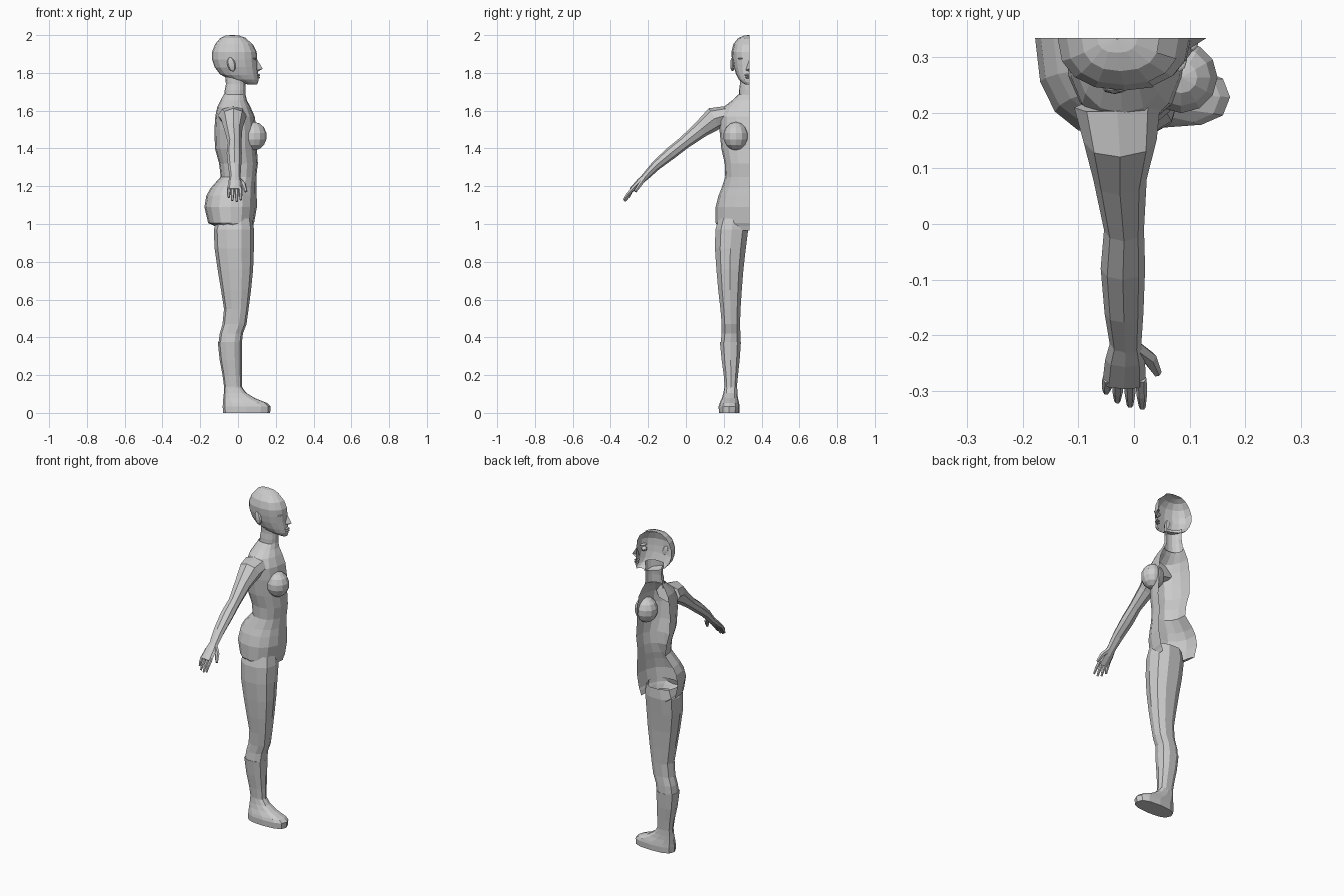
import bpy, bmesh
from math import sin, cos, pi, copysign
from mathutils import Vector, Matrix

C = 0.335  # mirror plane: the model is the open half of a figure facing +x

grey = bpy.data.materials.new("light grey")
grey.diffuse_color = (0.6, 0.6, 0.6, 1)


def finish(bm, name):
    bmesh.ops.recalc_face_normals(bm, faces=bm.faces)
    me = bpy.data.meshes.new(name)
    bm.to_mesh(me)
    bm.free()
    me.materials.append(grey)
    ob = bpy.data.objects.new(name, me)
    bpy.context.collection.objects.link(ob)
    return ob


def power(v, p):
    return copysign(abs(v) ** p, v)


def loft(rings, closed, cap_start=False, cap_end=False):
    bm = bmesh.new()
    rows = [[bm.verts.new(p) for p in r] for r in rings]
    n = len(rows[0])
    for a, b in zip(rows, rows[1:]):
        for i in range(n if closed else n - 1):
            j = (i + 1) % n
            bm.faces.new((a[i], a[j], b[j], b[i]))
    if cap_start:
        bm.faces.new(rows[0])
    if cap_end:
        bm.faces.new(rows[-1])
    return bm


def half_ring(z, front, back, width, p=0.85, n=8):
    mid, r = (front + back) / 2, (front - back) / 2
    return [(mid + r * power(cos(pi * i / n), p),
             C - width * abs(sin(pi * i / n)) ** p if 0 < i < n else C, z)
            for i in range(n + 1)]


def full_ring(z, front, back, outer, inner, p=0.85, n=10):
    mx, rx = (front + back) / 2, (front - back) / 2
    my, ry = (outer + inner) / 2, (inner - outer) / 2
    return [(mx + rx * power(cos(2 * pi * i / n), p),
             my + ry * power(sin(2 * pi * i / n), p), z) for i in range(n)]


def tube(name, path, n=8):
    # path entries: x, y, z, radius across, radius through
    pts = [Vector(q[:3]) for q in path]
    rings = []
    for k, q in enumerate(path):
        t = (pts[min(k + 1, len(pts) - 1)] - pts[max(k - 1, 0)]).normalized()
        v = t.cross(Vector((1, 0, 0))).normalized()
        u = v.cross(t)
        rings.append([pts[k] + u * q[3] * cos(2 * pi * i / n) + v * q[4] * sin(2 * pi * i / n)
                      for i in range(n)])
    return finish(loft(rings, True, True, True), name)


def ellipsoid(name, loc, radii, seg=10, rot=0):
    bm = bmesh.new()
    m = Matrix.Translation(loc) @ Matrix.Rotation(rot, 4, 'Y') @ Matrix.Diagonal((*radii, 1))
    bmesh.ops.create_uvsphere(bm, u_segments=seg, v_segments=7, radius=1, matrix=m)
    bmesh.ops.bisect_plane(bm, geom=bm.verts[:] + bm.edges[:] + bm.faces[:],
                           plane_co=(0, C, 0), plane_no=(0, 1, 0), clear_outer=True)
    return finish(bm, name)


# torso and neck
torso = [(0.965, .07, -.09, .155), (0.99, .078, -.125, .168), (1.005, .085, -.158, .178),
         (1.09, .100, -.178, .178), (1.15, .099, -.168, .163), (1.19, .097, -.145, .147),
         (1.25, .097, -.092, .127), (1.32, .105, -.100, .130), (1.40, .100, -.122, .148),
         (1.50, .098, -.125, .158), (1.57, .088, -.120, .160), (1.62, .066, -.110, .135),
         (1.655, .047, -.092, .09), (1.685, .040, -.076, .060)]
finish(loft([half_ring(*s) for s in torso], False), "torso")
neck = [(1.66, .040, -.075, .056), (1.71, .041, -.070, .054), (1.74, .040, -.064, .050),
        (1.80, .045, -.070, .050)]
finish(loft([half_ring(*s) for s in neck], False), "neck")
ellipsoid("breast", (.085, .264, 1.465), (.067, .066, .075), 12)

# head
head = [(1.738, .100, .055, .020), (1.748, .106, .020, .036), (1.765, .109, -.045, .055),
        (1.79, .107, -.090, .069), (1.83, .103, -.120, .082), (1.87, .102, -.134, .089),
        (1.91, .099, -.134, .092), (1.95, .080, -.118, .082), (1.98, .044, -.092, .058),
        (1.994, .005, -.065, .026), (1.996, -.028, -.032, .002)]
finish(loft([half_ring(*s) for s in head], False), "head")

# hair cap: the rear and top faces of the head, slightly proud
bm = loft([half_ring(*s) for s in head], False)
bmesh.ops.recalc_face_normals(bm, faces=bm.faces)
face_area = [f for f in bm.faces if f.calc_center_median().x > -.04 + max(0, f.calc_center_median().z - 1.88) * 1.1
             or f.calc_center_median().z < 1.78]
bmesh.ops.delete(bm, geom=face_area, context='FACES')
mid = Vector((-.02, C, 1.86))
for v in bm.verts:
    v.co = mid + (v.co - mid) * 1.03
finish(bm, "hair_cap")

# facial features
bm = bmesh.new()
bridge, tip, base, wing = [bm.verts.new(p) for p in (
    (.101, C, 1.87), (.131, C, 1.822), (.104, C, 1.806), (.096, C - .022, 1.814))]
bm.faces.new((bridge, tip, wing))
bm.faces.new((tip, base, wing))
finish(bm, "nose")
ellipsoid("upper_lip", (.104, C, 1.788), (.014, .026, .007), 8)
ellipsoid("lower_lip", (.104, C, 1.776), (.013, .022, .007), 8)
ellipsoid("eye", (.076, .297, 1.853), (.016, .016, .014), 10)
ellipsoid("brow", (.082, .296, 1.876), (.014, .022, .005), 8)
ellipsoid("ear", (-.035, .246, 1.845), (.022, .012, .038), 8, -.25)

# arm and palm
tube("arm", [(-.030, .215, 1.575, .078, .050), (-.025, .150, 1.558, .066, .062),
             (-.025, .080, 1.502, .048, .045), (-.018, -.010, 1.430, .036, .034),
             (-.020, -.080, 1.375, .040, .033), (-.018, -.160, 1.308, .035, .026),
             (-.015, -.220, 1.245, .028, .019)])
tube("palm", [(-.015, -.210, 1.255, .027, .019), (-.016, -.245, 1.222, .036, .018),
              (-.018, -.288, 1.180, .039, .013)])

# fingers and thumb
for i, (x, y, z) in enumerate([(-.050, -.302, 1.140), (-.030, -.318, 1.125),
                               (-.007, -.326, 1.120), (.015, -.330, 1.128)]):
    root = (x * .92 - .001, -.278, 1.190)
    half = ((root[0] + x) / 2, (root[1] + y) / 2 - .004, (root[2] + z) / 2)
    tube("finger_%d" % (i + 1), [(*root, .010, .010), (*half, .0095, .0095), (x, y, z, .006, .006)], 6)
tube("thumb", [(.000, -.222, 1.238, .016, .013), (.028, -.242, 1.210, .014, .012),
               (.042, -.268, 1.172, .008, .008)], 6)

# upper leg and knee
leg = [(1.03, .075, -.11, .17, .33), (.97, .085, -.128, .152, .333), (.87, .084, -.124, .150, .320),
       (.76, .080, -.108, .158, .307), (.65, .069, -.090, .168, .298), (.55, .056, -.074, .180, .291),
       (.47, .045, -.082, .187, .288), (.42, .026, -.097, .187, .290), (.365, .020, -.104, .181, .290)]
finish(loft([full_ring(*s) for s in leg], True), "leg")

# lower leg cuff down to the ankle
boot = [(.372, .018, -.100, .183, .287), (.374, .022, -.107, .177, .293), (.28, .020, -.097, .187, .286),
        (.20, .020, -.082, .198, .277), (.14, .022, -.074, .203, .271), (.09, .030, -.074, .200, .271)]
finish(loft([full_ring(*s) for s in boot], True), "lower_leg")

# foot
foot = [(.135, .022, -.073, .203, .271), (.105, .045, -.075, .198, .272), (.078, .090, -.078, .190, .275),
        (.052, .155, -.080, .178, .281), (.035, .173, -.081, .173, .284), (.0, .170, -.080, .174, .282)]
finish(loft([full_ring(*s, p=.75, n=12) for s in foot], True, False, True), "foot")
